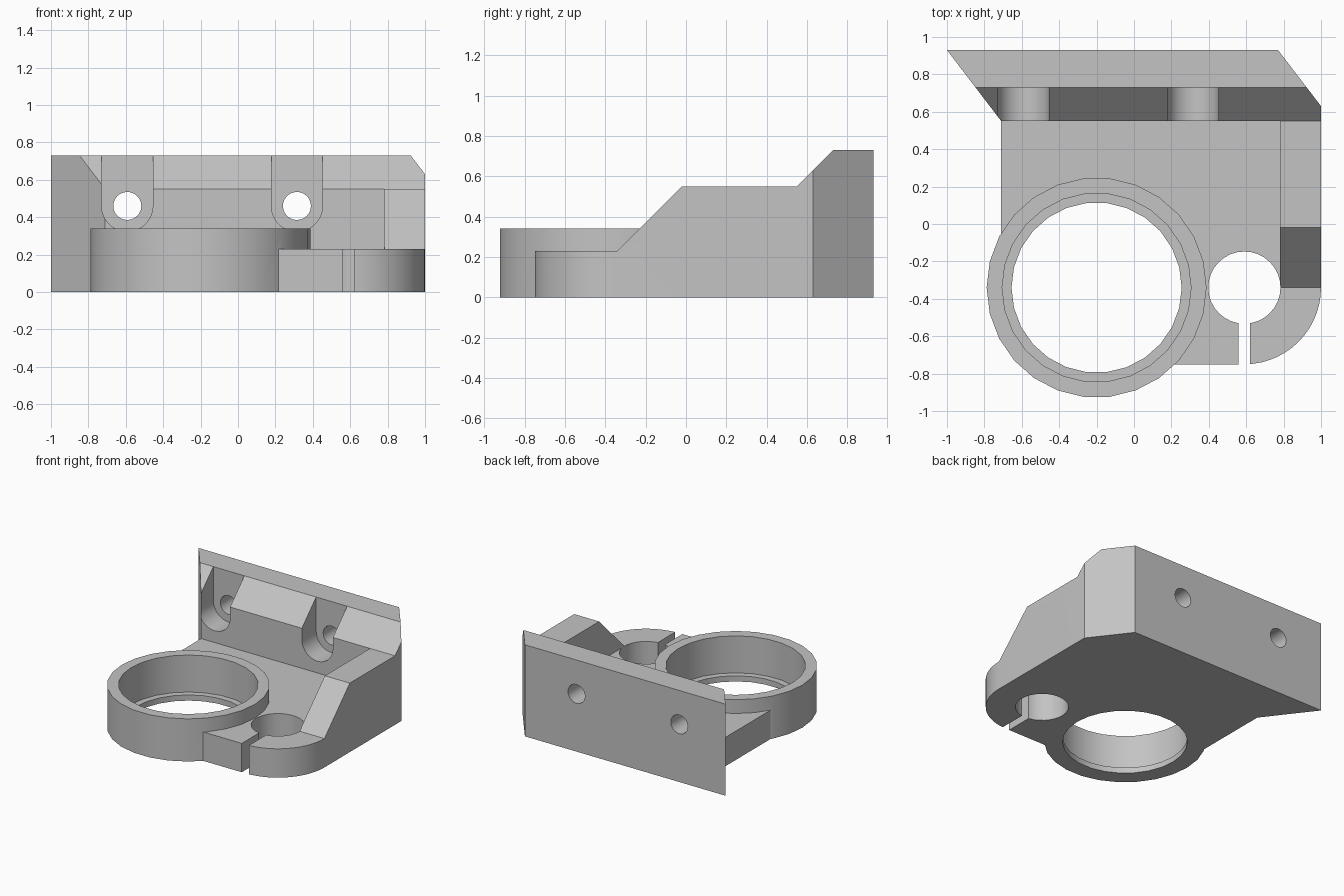
import bpy
import bmesh
from math import cos, sin, pi, radians
from mathutils import Vector

cube = bpy.data.objects.get("Cube")
if cube:
    bpy.data.objects.remove(cube, do_unlink=True)

grey = bpy.data.materials.new("light_grey")
grey.use_nodes = True
tone = (0.55, 0.55, 0.55, 1)
grey.diffuse_color = tone
grey.node_tree.nodes["Principled BSDF"].inputs["Base Color"].default_value = tone


def prism(name, profile, axis, low, high):
    """Extrude a 2D outline along axis x (outline in y,z), y (x,z) or z (x,y)."""
    place = {"x": lambda a, b, d: (d, a, b),
             "y": lambda a, b, d: (a, d, b),
             "z": lambda a, b, d: (a, b, d)}[axis]
    bm = bmesh.new()
    face = bm.faces.new([bm.verts.new(place(a, b, low)) for a, b in profile])
    out = bmesh.ops.extrude_face_region(bm, geom=[face])
    moved = [v for v in out["geom"] if isinstance(v, bmesh.types.BMVert)]
    bmesh.ops.translate(bm, verts=moved, vec=Vector(place(0, 0, high - low)))
    bmesh.ops.recalc_face_normals(bm, faces=bm.faces)
    mesh = bpy.data.meshes.new(name)
    bm.to_mesh(mesh)
    bm.free()
    mesh.materials.append(grey)
    obj = bpy.data.objects.new(name, mesh)
    bpy.context.collection.objects.link(obj)
    return obj


def arc(cx, cy, r, start, end, steps):
    return [(cx + r * cos(start + (end - start) * i / steps),
             cy + r * sin(start + (end - start) * i / steps))
            for i in range(steps + 1)]


def circle(cx, cy, r, sides):
    return arc(cx, cy, r, 0, 2 * pi, sides)[:-1]


def box(x0, x1, y0, y1):
    return [(x0, y0), (x1, y0), (x1, y1), (x0, y1)]


def combine(target, tool, operation):
    mod = target.modifiers.new(operation.lower(), "BOOLEAN")
    mod.operation = operation
    mod.solver = "EXACT"
    mod.object = tool
    bpy.context.view_layer.objects.active = target
    bpy.ops.object.modifier_apply(modifier=mod.name)
    bpy.data.objects.remove(tool, do_unlink=True)


def cut(profile, axis, low, high):
    combine(bracket, prism("cutter", profile, axis, low, high), "DIFFERENCE")


RING = (-0.2, -0.34)
CLAMP = (0.59, -0.34)
FLOOR, WALL, TOP = 0.23, 0.55, 0.73

# Full-height footprint with the slanted back plate and rounded clamp corner
outline = [(-1, 0.93), (-0.71, WALL), (-0.71, RING[1]), RING, (RING[0], -0.75)]
outline += arc(*CLAMP, 0.41, -pi / 2, 0, 14)
outline += [(1, 0.63), (0.77, 0.93)]
bracket = prism("mount_bracket", outline, "z", 0, TOP)

# Side silhouette: sloped rib, wall top and chamfer up to the back plate
cut([(-2, FLOOR), (-0.34, FLOOR), (-0.02, WALL), (WALL, WALL),
     (TOP, TOP), (TOP, 2), (-2, 2)], "x", -2, 2)

# Open floor beside the rib
cut(box(-2, WALL, FLOOR, 1), "x", -2, 0.78)

# Large ring with a thin retaining lip at the bottom
combine(bracket, prism("ring", circle(*RING, 0.588, 26), "z", 0, 0.34), "UNION")
cut(circle(*RING, 0.505, 26), "z", 0.045, 1)
cut(circle(*RING, 0.455, 26), "z", -1, 1)

# Clamp hole and its slit
cut(circle(*CLAMP, 0.193, 32), "z", -1, 1)
cut(box(0.558, 0.62, -1, -0.45), "z", -1, 1)

# Screw pockets with rounded bottoms, and through holes
for x in (-0.592, 0.315):
    pocket = arc(x, 0.46, 0.137, pi, 2 * pi, 14) + [(x + 0.137, 1), (x - 0.137, 1)]
    cut(pocket, "y", 0.4, TOP)
    cut(circle(x, 0.46, 0.075, 24), "y", 0.4, 1.2)

# Smooth curved walls, keep corners crisp
bpy.ops.object.select_all(action="DESELECT")
bracket.select_set(True)
bpy.context.view_layer.objects.active = bracket
bpy.ops.object.shade_smooth_by_angle(angle=radians(25))
